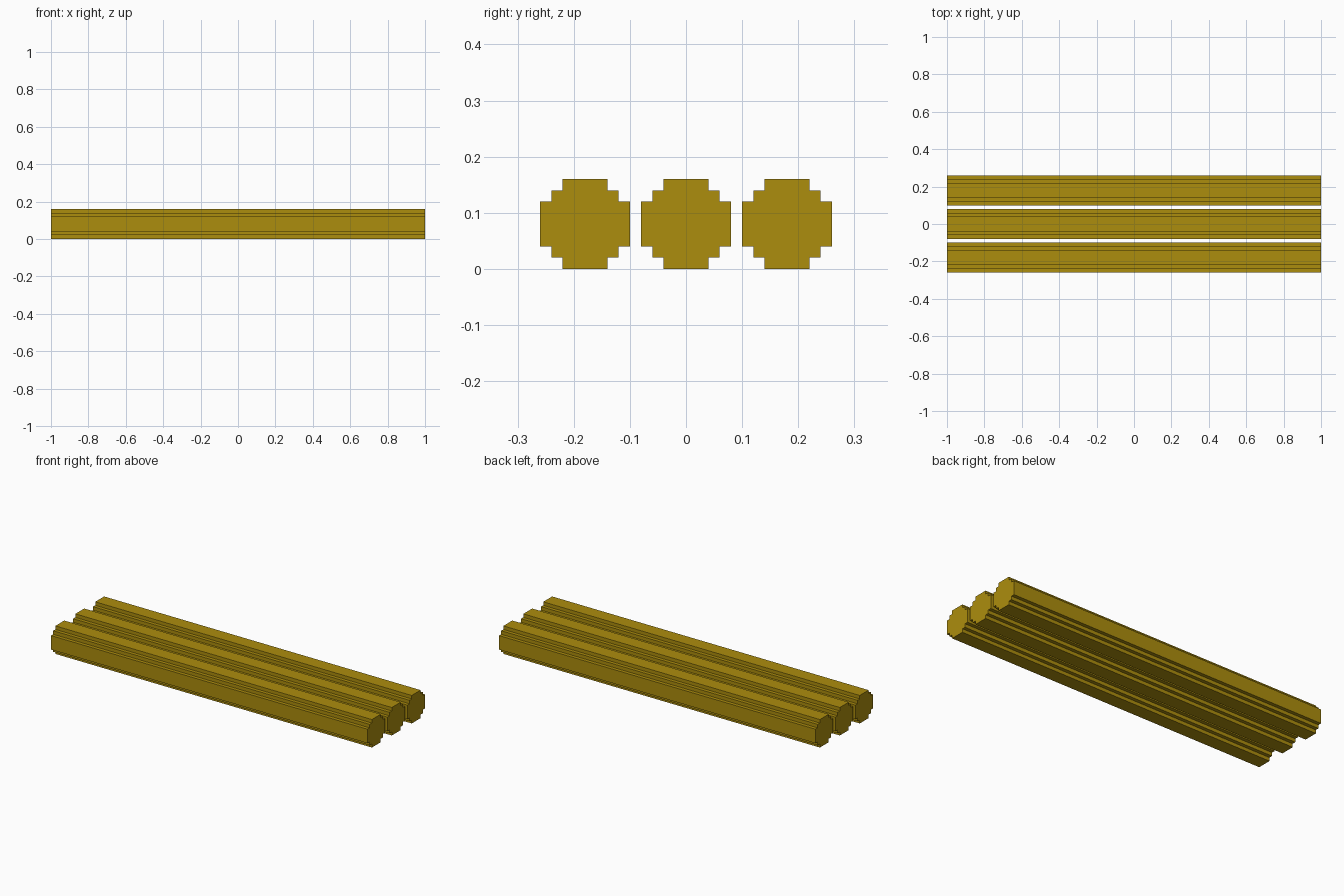
import bpy
import bmesh

cube = bpy.data.objects.get("Cube")
if cube:
    bpy.data.objects.remove(cube, do_unlink=True)

LENGTH = 2.0
RADIUS = 0.08
SPACING = 0.18

# Golden material
gold = bpy.data.materials.new("dark_gold")
color = (0.413, 0.266, 0.004, 1.0)
gold.diffuse_color = color
gold.use_nodes = True
gold.node_tree.nodes["Principled BSDF"].inputs["Base Color"].default_value = color

# One quadrant of the stepped round section, turned four times into a full outline
quadrant = [(0.08, 0.04), (0.06, 0.04), (0.06, 0.06), (0.04, 0.06), (0.04, 0.08)]
outline = []
corner = quadrant
for _ in range(4):
    outline += corner
    corner = [(-z, y) for y, z in corner]


def make_log(name, y):
    """Extrude the stepped section along x."""
    bm = bmesh.new()
    end = bm.faces.new([bm.verts.new((-LENGTH / 2, py, pz)) for py, pz in outline])
    result = bmesh.ops.extrude_face_region(bm, geom=[end], use_keep_orig=True)
    moved = [v for v in result["geom"] if isinstance(v, bmesh.types.BMVert)]
    bmesh.ops.translate(bm, verts=moved, vec=(LENGTH, 0, 0))
    bmesh.ops.recalc_face_normals(bm, faces=bm.faces)
    mesh = bpy.data.meshes.new(name)
    bm.to_mesh(mesh)
    bm.free()
    mesh.materials.append(gold)
    log = bpy.data.objects.new(name, mesh)
    log.location = (0, y, RADIUS)
    bpy.context.collection.objects.link(log)


# Three parallel logs
for i, name in enumerate(("front_log", "middle_log", "back_log")):
    make_log(name, (i - 1) * SPACING)
